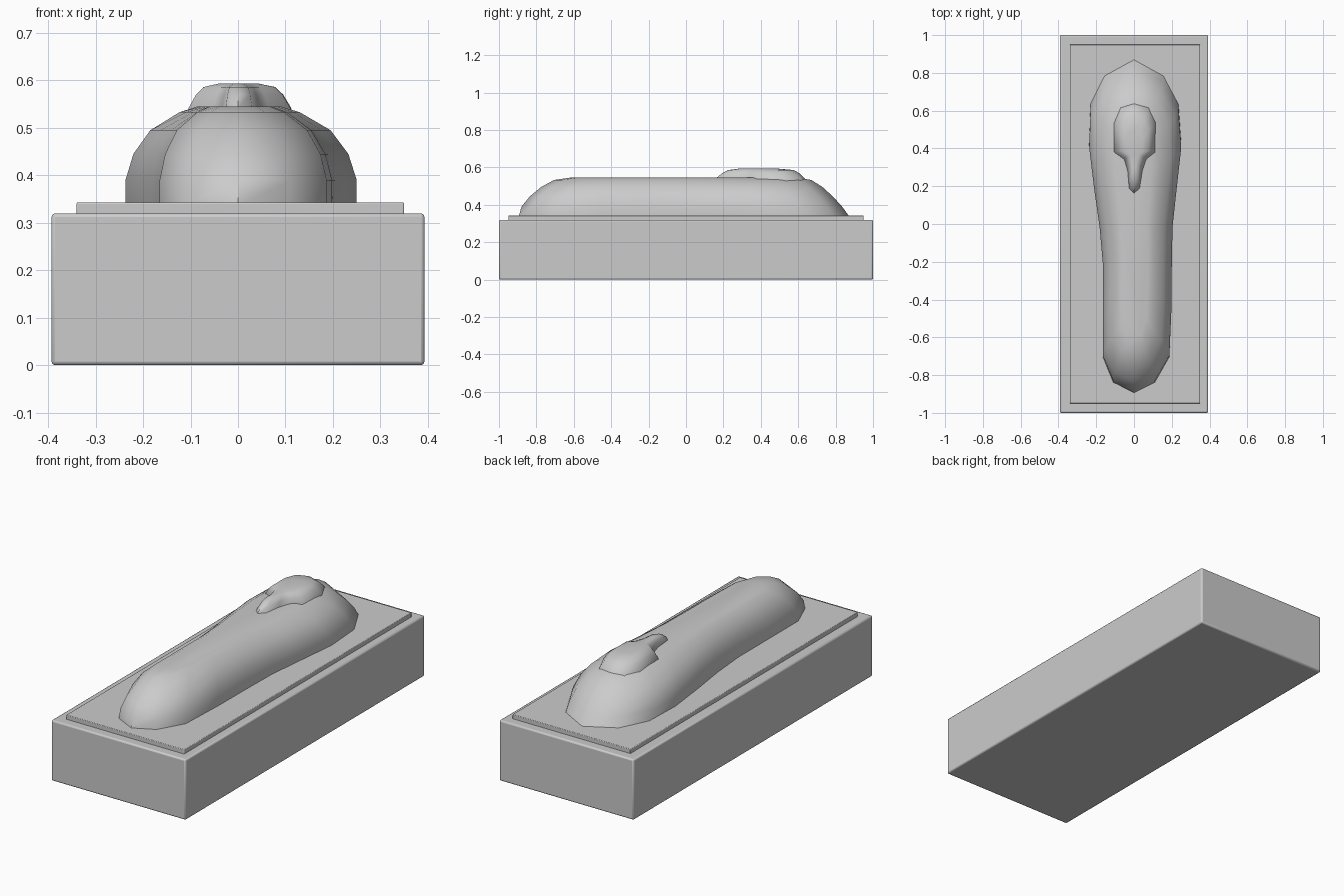
import bpy, bmesh, math

if "Cube" in bpy.data.objects:
    bpy.data.objects.remove(bpy.data.objects["Cube"])


def finish(obj, angle=40):
    bpy.ops.object.select_all(action='DESELECT')
    obj.select_set(True)
    bpy.context.view_layer.objects.active = obj
    bpy.ops.object.shade_smooth_by_angle(angle=math.radians(angle))


def box(name, centre, size, bevel):
    bpy.ops.mesh.primitive_cube_add(size=1, location=centre)
    obj = bpy.context.object
    obj.name = name
    obj.scale = size
    bpy.ops.object.transform_apply(location=False, rotation=False, scale=True)
    mod = obj.modifiers.new("edge_bevel", 'BEVEL')
    mod.width = bevel
    mod.segments = 2
    finish(obj)
    return obj


def mound(name, outline, levels):
    """Stack shrinking copies of a plan outline (y, left x, right x).
    Each level is (z, width factor, front y, back y)."""
    loop = [(r, y) for y, l, r in outline]
    loop += [(l, y) for y, l, r in reversed(outline[1:-1])]
    y0, y1 = outline[0][0], outline[-1][0]
    bm = bmesh.new()
    rings = []
    for z, f, front, back in levels:
        rings.append([bm.verts.new((x * f, front + (y - y0) / (y1 - y0) * (back - front), z))
                      for x, y in loop])
    n = len(loop)
    for a, b in zip(rings, rings[1:]):
        for i in range(n):
            j = (i + 1) % n
            bm.faces.new((a[i], a[j], b[j], b[i]))
    bm.faces.new(rings[-1])
    bm.faces.new(rings[0][::-1])
    bmesh.ops.recalc_face_normals(bm, faces=bm.faces)
    mesh = bpy.data.meshes.new(name)
    bm.to_mesh(mesh)
    bm.free()
    obj = bpy.data.objects.new(name, mesh)
    bpy.context.collection.objects.link(obj)
    finish(obj, 50)
    return obj


# Plinth and the thin slab on it
box("plinth", (0, 0, 0.16), (0.786, 2.0, 0.32), 0.008)
box("lid_slab", (0.005, 0, 0.322), (0.69, 1.9, 0.042), 0.003)

# Reclining body, wide at the shoulders and tapering to the feet
body = [(-0.89, 0, 0.01), (-0.835, -0.11, 0.11), (-0.7, -0.165, 0.187),
        (-0.45, -0.165, 0.198), (-0.2, -0.165, 0.2), (0.0, -0.182, 0.204),
        (0.2, -0.21, 0.225), (0.43, -0.237, 0.25), (0.64, -0.23, 0.235),
        (0.79, -0.155, 0.155), (0.875, 0, 0.01)]
body[0] = (-0.89, 0, 0)
body[-1] = (0.875, 0, 0)
mound("body", body, [(0.335, 1.0, -0.895, 0.875), (0.39, 1.0, -0.88, 0.835),
                     (0.445, 0.93, -0.835, 0.785), (0.495, 0.78, -0.775, 0.73),
                     (0.533, 0.52, -0.705, 0.67), (0.545, 0.36, -0.62, 0.6)])

# Raised face with a narrow beard pointing toward the feet
face = [(0.16, 0, 0), (0.185, -0.026, 0.03), (0.28, -0.034, 0.045),
        (0.34, -0.052, 0.065), (0.38, -0.104, 0.11), (0.53, -0.104, 0.112),
        (0.61, -0.07, 0.075), (0.635, 0, 0)]
mound("face", face, [(0.515, 1.05, 0.15, 0.65), (0.542, 1.0, 0.16, 0.635),
                     (0.57, 0.85, 0.195, 0.605), (0.586, 0.7, 0.225, 0.575),
                     (0.593, 0.4, 0.28, 0.5)])
